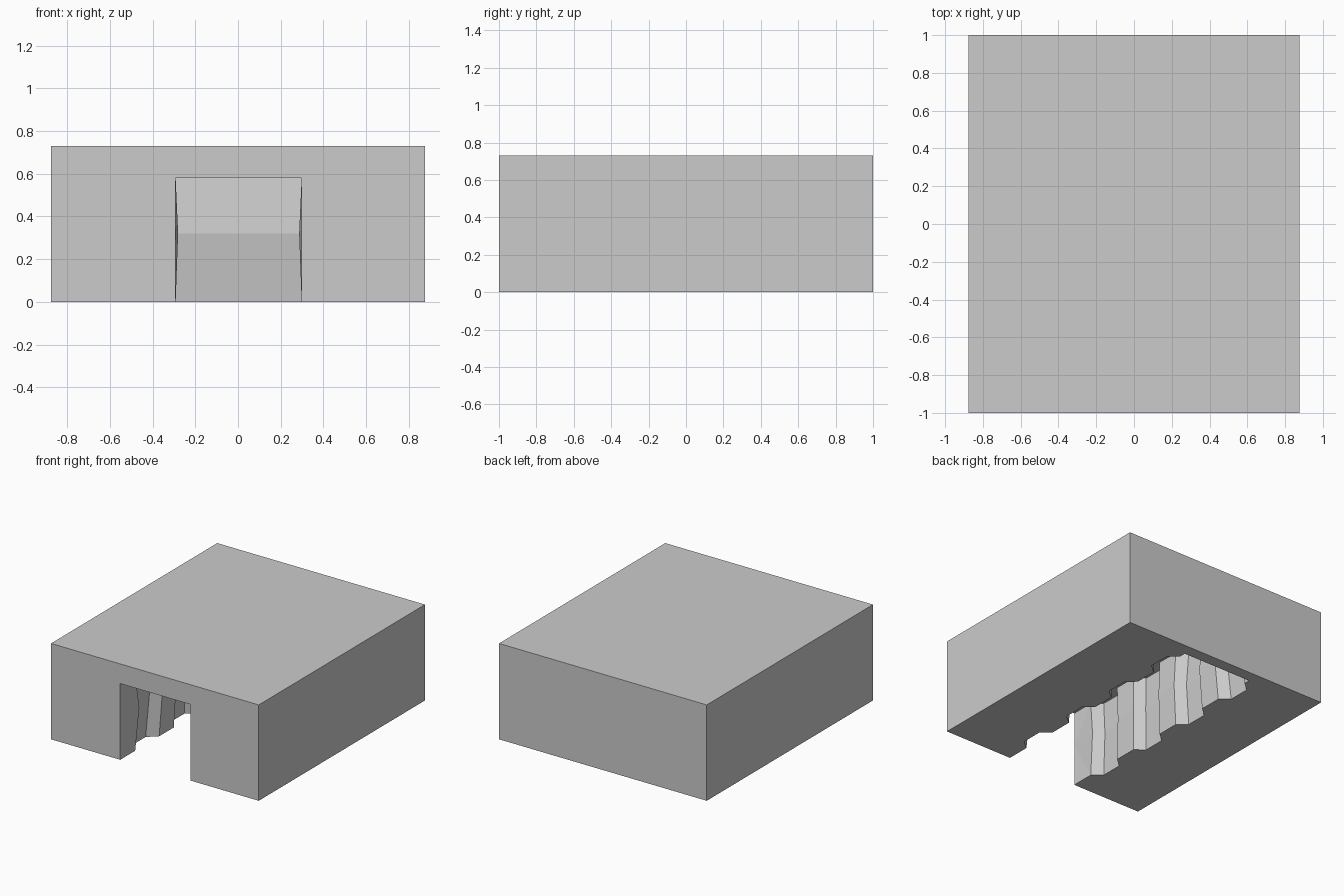
import bpy, bmesh

if "Cube" in bpy.data.objects:
    bpy.data.objects.remove(bpy.data.objects["Cube"])

def mesh_object(name, bm):
    bmesh.ops.recalc_face_normals(bm, faces=bm.faces)
    me = bpy.data.meshes.new(name)
    bm.to_mesh(me)
    bm.free()
    ob = bpy.data.objects.new(name, me)
    bpy.context.collection.objects.link(ob)
    return ob

# Solid block
bm = bmesh.new()
bmesh.ops.create_cube(bm, size=1)
for v in bm.verts:
    v.co = (v.co.x * 1.75, v.co.y * 2, (v.co.z + 0.5) * 0.73)
block = mesh_object("slotted_block", bm)

# Toothed half outline of the slot, front to back: (half width, y)
NEAR, FAR, PITCH = 0.295, 0.365, 0.464
half = [(NEAR, -1.1), (NEAR, -1.0)]
for i in range(4):
    y = -0.82 + i * PITCH
    half += [(NEAR, y), (FAR, y + 0.058), (FAR, y + 0.226), (NEAR, y + 0.288)]
half.append((NEAR, 0.91))
outline = half + [(-x, y) for x, y in reversed(half)]

# Slot cutter: stacked rings, the middle one slightly shrunk, front mouth kept straight
bm = bmesh.new()
rings = []
for z, s in ((-0.1, 1), (0, 1), (0.32, 0.96), (0.58, 1)):
    ring = []
    for x, y in outline:
        k = 1 if y <= -1 else s
        ring.append(bm.verts.new((x * k + 0.003, y * k, z)))
    rings.append(ring)
n = len(outline)
for a, b in zip(rings, rings[1:]):
    for i in range(n):
        j = (i + 1) % n
        bm.faces.new((a[i], a[j], b[j], b[i]))
bm.faces.new(rings[0])
bm.faces.new(rings[-1])
bmesh.ops.triangulate(bm, faces=bm.faces[:])
cutter = mesh_object("slot_cutter", bm)
cutter.hide_render = True

# Cut the slot and bake the result
mod = block.modifiers.new("slot", 'BOOLEAN')
mod.operation = 'DIFFERENCE'
mod.solver = 'EXACT'
mod.object = cutter
bpy.context.view_layer.objects.active = block
block.select_set(True)
bpy.ops.object.modifier_apply(modifier=mod.name)
bpy.data.objects.remove(cutter, do_unlink=True)
